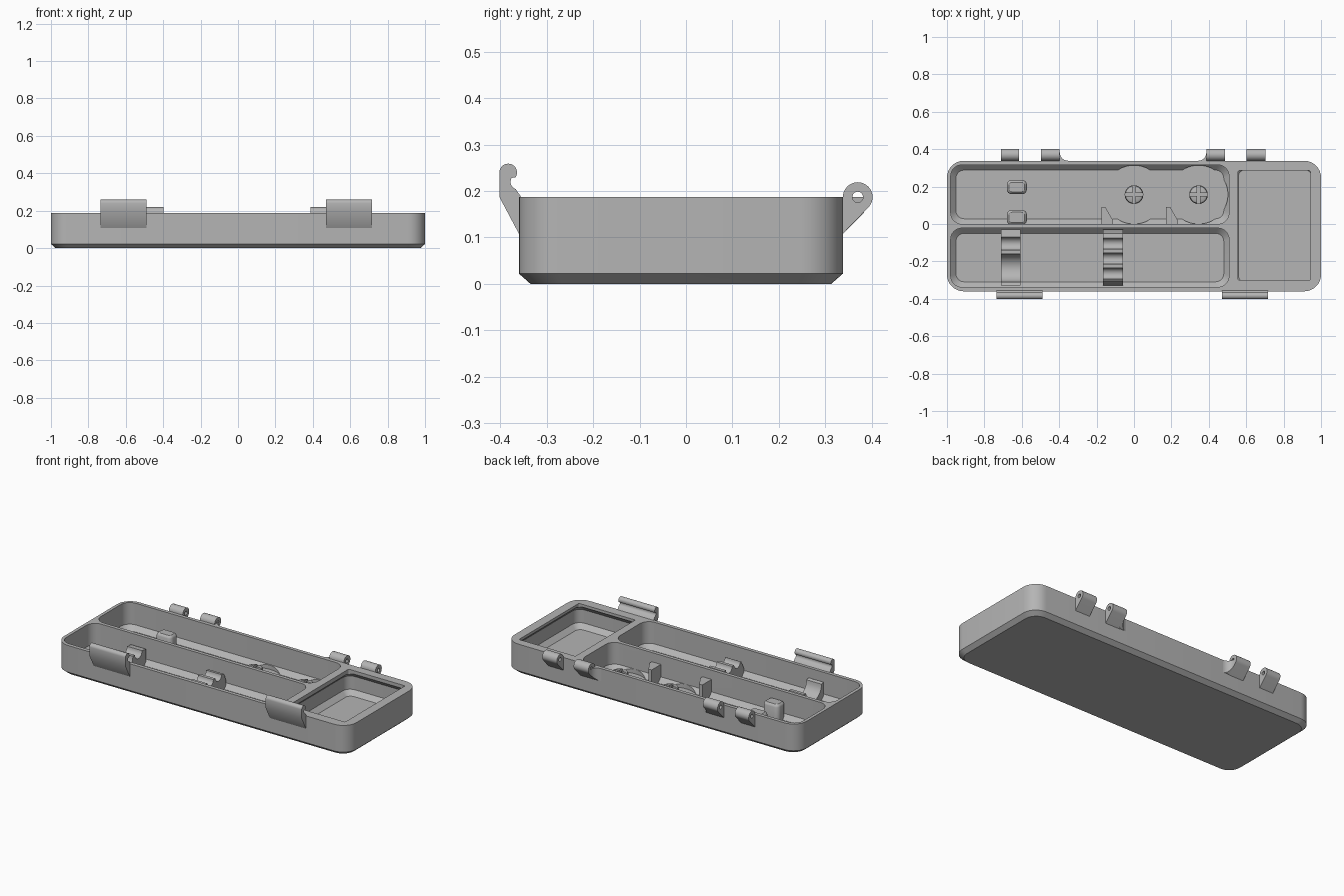
import bpy, bmesh, math
from math import pi, sin, cos

cube = bpy.data.objects.get("Cube")
if cube:
    bpy.data.objects.remove(cube, do_unlink=True)

grey = bpy.data.materials.new("plain_grey")
grey.use_nodes = True
colour = (0.46, 0.46, 0.46, 1)
grey.diffuse_color = colour
grey.node_tree.nodes["Principled BSDF"].inputs["Base Color"].default_value = colour

FLOOR = 0.025


def loft(name, rings):
    """Closed solid through rings holding equal numbers of points."""
    bm = bmesh.new()
    loops = [[bm.verts.new(p) for p in ring] for ring in rings]
    n = len(loops[0])
    for a, b in zip(loops, loops[1:]):
        for i in range(n):
            j = (i + 1) % n
            bm.faces.new((a[i], a[j], b[j], b[i]))
    bm.faces.new(loops[0][::-1])
    bm.faces.new(loops[-1])
    bmesh.ops.recalc_face_normals(bm, faces=bm.faces)
    mesh = bpy.data.meshes.new(name)
    bm.to_mesh(mesh)
    bm.free()
    mesh.materials.append(grey)
    obj = bpy.data.objects.new(name, mesh)
    bpy.context.collection.objects.link(obj)
    return obj


def arc(cx, cy, r, start, end, steps=10):
    angles = [math.radians(start + (end - start) * i / steps) for i in range(steps + 1)]
    return [(cx + r * cos(a), cy + r * sin(a)) for a in angles]


def rounded_rect(x0, x1, y0, y1, r, z):
    pts = (arc(x1 - r, y1 - r, r, 0, 90, 8) + arc(x0 + r, y1 - r, r, 90, 180, 8)
           + arc(x0 + r, y0 + r, r, 180, 270, 8) + arc(x1 - r, y0 + r, r, 270, 360, 8))
    return [(x, y, z) for x, y in pts]


def box_loft(name, bounds, r, levels):
    """Rounded box from (inset, height) levels."""
    x0, x1, y0, y1 = bounds
    return loft(name, [rounded_rect(x0 + d, x1 - d, y0 + d, y1 - d, max(r - d * 0.6, 0.004), z)
                       for d, z in levels])


def across(name, profile, x0, x1):
    """Side profile of (y, z) points extruded along x."""
    return loft(name, [[(x, y, z) for y, z in profile] for x in (x0, x1)])


def upright(name, plan, z0, z1):
    """Plan outline extruded upward."""
    return loft(name, [[(x, y, z) for x, y in plan] for z in (z0, z1)])


def disc(x, y, r, steps=40):
    return arc(x, y, r, 0, 360, steps)[:-1]


def activate(obj):
    bpy.ops.object.select_all(action="DESELECT")
    obj.select_set(True)
    bpy.context.view_layer.objects.active = obj


def cut(obj, cutter):
    mod = obj.modifiers.new("cut", "BOOLEAN")
    mod.operation, mod.solver, mod.object = "DIFFERENCE", "EXACT", cutter
    activate(obj)
    bpy.ops.object.modifier_apply(modifier=mod.name)
    bpy.data.objects.remove(cutter, do_unlink=True)


# Tray with chamfered underside
tray = box_loft("tray", (-1, 1, -0.36, 0.338), 0.09, [(0.025, 0), (0, 0.022), (0, 0.187)])

# Two long compartments with chamfered floors
POCKET = [(0.028, FLOOR), (0, FLOOR + 0.028), (0, 0.25)]
for y0, y1 in ((0.0, 0.316), (-0.337, -0.022)):
    cut(tray, box_loft("pocket_cutter", (-0.98, 0.508, y0, y1), 0.06, POCKET))

# End compartment below an overhanging lip
cut(tray, box_loft("end_cutter", (0.53, 0.978, -0.337, 0.316), 0.05,
                   [(0.028, FLOOR), (0, FLOOR + 0.028), (0, 0.135), (0.035, 0.17)]))
cut(tray, box_loft("opening_cutter", (0.557, 0.943, -0.3, 0.285), 0.006,
                   [(0, 0.1), (0, 0.25)]))

# Round seats cleared into the floor chamfer
SEATS = (0.0, 0.345)
for x in SEATS:
    cut(tray, upright("seat_cutter", disc(x, 0.157, 0.157, 64), FLOOR, FLOOR + 0.04))

# Split posts in the seats
for i, x in enumerate(SEATS):
    levels = [(0.05, FLOOR - 0.01), (0.05, 0.085), (0.046, 0.097), (0.036, 0.102)]
    post = loft(f"split_post_{i}", [[(px, py, z) for px, py in disc(x, 0.157, r, 32)]
                                    for r, z in levels])
    for w, d in ((0.008, 0.1), (0.1, 0.008)):
        cut(post, box_loft("slot_cutter", (x - w, x + w, 0.157 - d, 0.157 + d), 0.004,
                           [(0, 0.04), (0, 0.2)]))

# Wedge stops on the divider
for i, x in enumerate((-0.175, 0.172)):
    plan = [(x, -0.005), (x + 0.062, -0.005), (x + 0.062, 0.02), (x + 0.022, 0.09), (x, 0.09)]
    upright(f"wedge_stop_{i}", plan, FLOOR - 0.01, 0.13)

# Rounded holding blocks
for name, y0, y1 in (("rear_block", 0.16, 0.235), ("divider_block", -0.005, 0.075)):
    box_loft(name, (-0.68, -0.573, y0, y1), 0.025,
             [(0, FLOOR - 0.01), (0, 0.115), (0.004, 0.124), (0.012, 0.13)])

# Saddle ribs across the front compartment
large = arc(-0.235, 0.125, 0.075, 180, 360, 14)
small = arc(-0.105, 0.125, 0.035, 180, 360, 10)
across("saddle_rib_left", [(-0.33, FLOOR - 0.01), (-0.33, 0.13)] + large + small
       + [(-0.03, 0.12), (-0.03, FLOOR - 0.01)], -0.71, -0.607)
dips = [p for y in (-0.265, -0.185, -0.105) for p in arc(y, 0.125, 0.03, 180, 360, 10)]
across("saddle_rib_right", [(-0.33, FLOOR - 0.01), (-0.33, 0.07), (-0.305, 0.12)] + dips
       + [(-0.05, 0.12), (-0.03, 0.07), (-0.03, FLOOR - 0.01)], -0.165, -0.06)

# Hinge knuckles with pin holes
knuckle = [(0.33, 0.187), (0.33, 0.108), (0.338, 0.108)] + arc(0.37, 0.187, 0.032, -45, 180, 20)
for i, (x0, x1) in enumerate(((-0.71, -0.615), (-0.497, -0.397), (0.387, 0.487), (0.602, 0.702))):
    hinge = across(f"hinge_knuckle_{i}", knuckle, x0, x1)
    cut(hinge, across("pin_cutter", disc(0.37, 0.187, 0.0115, 24), x0 - 0.1, x1 + 0.1))

# Flared fillets beside the inner knuckles
for i, (x, s) in enumerate(((-0.397, 1), (0.387, -1))):
    flare = [(x + s * dx, y) for dx, y in arc(0.045, 0.383, 0.045, 180, 270, 8)]
    fillet = upright(f"hinge_fillet_{i}", flare + [(x - s * 0.005, 0.336)], 0.11, 0.187)
    slope = [(0.338, 0.108), (0.45, 0.22), (0.45, 0.05), (0.338, 0.05)]
    cut(fillet, across("slope_cutter", slope, x - 0.1, x + 0.1))

# Latch clips with a hooked bead
hook = ([(-0.355, 0.187), (-0.355, 0.108), (-0.36, 0.108), (-0.402, 0.187)]
        + arc(-0.383, 0.24, 0.019, 180, -35, 16)
        + arc(-0.361, 0.22, 0.017, 150, 250, 8))
for i, (x0, x1) in enumerate(((-0.735, -0.488), (0.47, 0.717))):
    across(f"latch_clip_{i}", hook, x0, x1)

# Smooth curves, keep sharp edges
for obj in [o for o in bpy.context.collection.objects
            if o.type == "MESH" and grey.name in o.data.materials]:
    activate(obj)
    bpy.ops.object.shade_smooth_by_angle(angle=math.radians(30))
